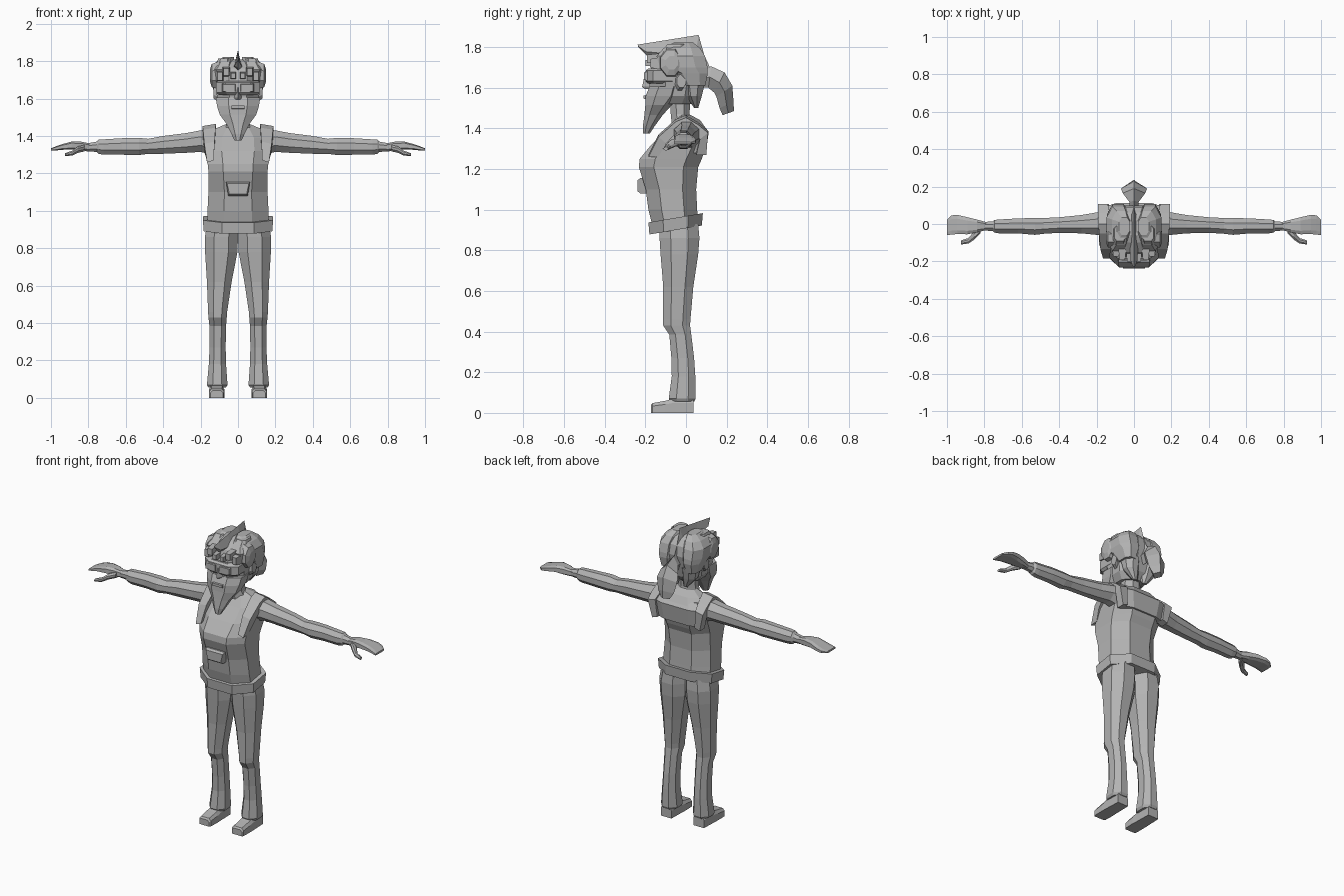
import bpy, bmesh, math
from mathutils import Vector

grey = bpy.data.materials.new("plain_grey")
grey.diffuse_color = (0.45, 0.45, 0.45, 1)


def loft(name, rings, both=False):
    """Skin a list of equal-length point rings; optionally mirror across x."""
    bm = bmesh.new()
    for side in ((1, -1) if both else (1,)):
        vs = [[bm.verts.new((p[0] * side, p[1], p[2])) for p in r] for r in rings]
        n = len(vs[0])
        for a, b in zip(vs, vs[1:]):
            for i in range(n):
                j = (i + 1) % n
                bm.faces.new((a[i], a[j], b[j], b[i]))
        bm.faces.new(vs[0])
        bm.faces.new(vs[-1])
    bmesh.ops.recalc_face_normals(bm, faces=bm.faces)
    me = bpy.data.meshes.new(name)
    bm.to_mesh(me)
    bm.free()
    me.materials.append(grey)
    ob = bpy.data.objects.new(name, me)
    bpy.context.collection.objects.link(ob)
    return ob


def octagon(a0, a1, b0, b1, k=0.3):
    """Eight-sided outline inside the given bounds; k is the corner cut."""
    da, db = (a1 - a0) * k, (b1 - b0) * k
    return [(a0 + da, b0), (a1 - da, b0), (a1, b0 + db), (a1, b1 - db),
            (a1 - da, b1), (a0 + da, b1), (a0, b1 - db), (a0, b0 + db)]


def level(z, x0, x1, y0, y1, k=0.3, tilt=0.0):
    """Horizontal ring; tilt raises z with y."""
    mid = (y0 + y1) / 2
    return [(x, y, z + tilt * (y - mid)) for x, y in octagon(x0, x1, y0, y1, k)]


def across(x, y0, y1, z0, z1, k=0.3):
    """Ring facing along x."""
    return [(x, y, z) for y, z in octagon(y0, y1, z0, z1, k)]


def diamond(p, q, w, t=0.5):
    """Ring through two (y, z) points on the centre plane, w wide at t."""
    p, q = Vector(p), Vector(q)
    m = p.lerp(q, t)
    return [(0, p.x, p.y), (w, m.x, m.y), (0, q.x, q.y), (-w, m.x, m.y)]


def box(name, x0, x1, y0, y1, z0, z1, inset=0.0, both=False):
    """Block whose front face is narrowed by inset."""
    def r(y, s):
        return [(x0 + s, y, z0 + s), (x1 - s, y, z0 + s),
                (x1 - s, y, z1 - s), (x0 + s, y, z1 - s)]
    return loft(name, [r(y1, 0), r(y0, inset)], both)


# Torso: z, half width, front y, back y, corner cut
torso = [(.92, .165, -.165, .06, .27), (1.0, .163, -.185, .055, .27),
         (1.10, .158, -.198, .05, .27), (1.21, .158, -.232, .06, .25),
         (1.25, .162, -.228, .078, .25), (1.32, .168, -.17, .10, .24),
         (1.39, .165, -.10, .105, .24), (1.44, .12, -.055, .07, .25),
         (1.465, .06, -.04, .025, .28)]
loft("torso", [level(z, -w, w, f, b, k) for z, w, f, b, k in torso])

# Shoulder straps running from chest over to the back
strap = [(-.185, 1.27, .13, .165), (-.135, 1.37, .125, .18), (-.05, 1.445, .12, .187),
         (.0, 1.465, .118, .19), (.06, 1.43, .13, .192), (.108, 1.39, .14, .192),
         (.10, 1.28, .13, .165)]
rings = []
for y, z, a, b in strap:
    c = Vector((y + .02, z - .03)) - Vector((-.01, 1.25))
    c.normalize()
    iy, iz = y - c.x * .05, z - c.y * .05
    rings.append([(a, y, z), (b, y, z - .012), (b, iy, iz - .012), (a, iy, iz)])
loft("shoulder_strap", rings, True)

# Upper back band and belly pouch
loft("back_yoke", [level(1.28, -.14, .14, .0, .098, .2), level(1.385, -.16, .16, .0, .112, .2),
                   level(1.42, -.12, .12, .0, .08, .2)])
loft("pouch", [[(-w, y, z0), (w, y, z0), (w + .012, y, z1), (-w - .012, y, z1)]
               for y, w, z0, z1 in [(-.17, .052, 1.08, 1.155), (-.225, .052, 1.08, 1.155),
                                    (-.238, .046, 1.09, 1.145)]])

# Tilted belt
loft("belt", [level(.90, -.183, .183, -.18, .078, .27, .17),
              level(.96, -.188, .188, -.185, .083, .27, .17)])

# Legs: z, inner x, outer x, front y, back y
leg = [(.93, .0, .165, -.13, .06), (.86, .0, .177, -.13, .066), (.78, .003, .176, -.125, .06),
       (.62, .034, .166, -.112, .036), (.46, .058, .160, -.112, .022),
       (.43, .060, .158, -.112, .02), (.385, .064, .153, -.082, .026),
       (.27, .066, .152, -.072, .04), (.18, .064, .156, -.07, .046),
       (.07, .056, .166, -.085, .048), (.055, .064, .158, -.075, .04)]
loft("trouser_leg", [level(*r, .28) for r in leg], True)

# Shoes, with ankle part and toe
shoe = [(.036, .076, .15, .07), (-.07, .074, .154, .068), (-.10, .072, .155, .06),
        (-.165, .074, .154, .048), (-.173, .08, .148, .038)]
loft("shoe", [[(a, y, 0), (b, y, 0), (b, y, h * .7), (b - .012, y, h),
               (a + .012, y, h), (a, y, h * .7)] for y, a, b, h in shoe], True)

# Arms: x, y range, z range
arm = [(.14, -.06, .075, 1.30, 1.435), (.20, -.058, .062, 1.315, 1.43),
       (.28, -.05, .048, 1.31, 1.415), (.40, -.047, .036, 1.305, 1.40),
       (.48, -.052, .032, 1.305, 1.385), (.53, -.058, .032, 1.298, 1.39),
       (.62, -.05, .03, 1.30, 1.388), (.72, -.05, .024, 1.30, 1.382),
       (.745, -.046, .022, 1.305, 1.38), (.755, -.038, .014, 1.315, 1.37),
       (.81, -.034, .01, 1.318, 1.36)]
loft("arm", [across(*r) for r in arm], True)

# Flat mitten hands with separate thumbs
hand = [(.79, -.032, .01, 1.32, 1.36), (.84, -.045, .024, 1.322, 1.37),
        (.89, -.055, .036, 1.328, 1.37), (.945, -.054, .049, 1.326, 1.355),
        (.975, -.056, .046, 1.322, 1.344), (1.0, -.06, .024, 1.322, 1.334)]
loft("hand", [across(*r, .2) for r in hand], True)
thumb = [(.82, -.05, -.01, 1.318, 1.352), (.855, -.085, -.04, 1.31, 1.345),
         (.885, -.104, -.075, 1.296, 1.322), (.925, -.11, -.088, 1.292, 1.308)]
loft("thumb", [across(*r) for r in thumb], True)

# Neck and head
loft("neck", [level(1.42, -.075, .075, -.07, .04), level(1.47, -.058, .058, -.075, .018),
              level(1.56, -.055, .055, -.08, .02)])
head = [(1.52, .075, -.15, .035), (1.56, .105, -.175, .068), (1.63, .115, -.182, .085),
        (1.70, .12, -.172, .10), (1.76, .115, -.15, .09), (1.795, .09, -.10, .062),
        (1.81, .045, -.06, .03)]
loft("head", [level(z, -w, w, f, b) for z, w, f, b in head])

# Hair: one lump per side of the crest, plus brow tufts and nape
lump = [(1.61, .05, .122, -.01, .095), (1.67, .03, .138, -.06, .107), (1.70, .025, .145, -.13, .106),
        (1.755, .022, .146, -.145, .094), (1.795, .02, .118, -.11, .07), (1.822, .022, .08, -.06, .035)]
loft("side_hair", [level(*r, .25) for r in lump], True)
loft("temple_hair", [across(.10, -.13, -.015, 1.65, 1.80), across(.140, -.125, -.025, 1.66, 1.785),
                     across(.15, -.10, -.04, 1.69, 1.755)], True)
loft("top_curl", [level(1.77, .035, .12, -.13, .0, .2), level(1.815, .045, .105, -.09, -.01, .2)], True)
for x0, x1, y, z0, z1 in [(.006, .045, -.20, 1.70, 1.745), (.04, .085, -.192, 1.715, 1.77),
                          (.075, .118, -.175, 1.69, 1.75)]:
    box("brow_tuft", x0, x1, y, -.12, z0, z1, .008, True)
loft("nape_hair", [level(1.50, .02, .05, .04, .06), level(1.56, .01, .10, .0, .078),
                   level(1.63, .01, .115, -.02, .095)], True)

# Ears, eye shield, cheeks, nose and lips
loft("ear", [across(.10, -.06, -.01, 1.58, 1.67), across(.13, -.045, .0, 1.60, 1.665)], True)
loft("eye_shield", [level(z, -w, w, f, -.03, .22) for z, w, f in
                    [(1.62, .102, -.188), (1.632, .116, -.20), (1.685, .118, -.198), (1.695, .106, -.185)]])
box("lens", .012, .085, -.206, -.19, 1.635, 1.68, .004, True)
loft("nose", [[(-w, -.17, z), (0, f, z), (w, -.17, z)] for z, w, f in
              [(1.595, .022, -.205), (1.605, .026, -.216), (1.66, .012, -.204)]])
box("lips", -.04, .04, -.208, -.16, 1.54, 1.568, .006)

# Beard tapering to a forward point
beard = [(1.375, .018, -.212, -.178), (1.41, .035, -.212, -.155), (1.465, .062, -.205, -.115),
         (1.515, .098, -.20, -.07), (1.56, .112, -.198, -.025), (1.605, .118, -.18, -.015)]
loft("beard", [level(z, -w, w, f, b, .28) for z, w, f, b in beard])

# Crest: sharp ridge over the crown
crest = [((-.238, 1.812), (-.236, 1.802), .002), ((-.20, 1.818), (-.195, 1.76), .018),
         ((-.10, 1.834), (-.10, 1.74), .024), ((.0, 1.85), (.0, 1.74), .022),
         ((.062, 1.86), (.04, 1.72), .02), ((.09, 1.76), (.04, 1.68), .018),
         ((.118, 1.70), (.07, 1.60), .02)]
loft("crest", [diamond(p, q, w, .7) for p, q, w in crest])

# Ponytail flaring then falling behind the head
tail = [((.08, 1.695), (.08, 1.60), .022), ((.125, 1.705), (.11, 1.60), .025),
        ((.19, 1.675), (.14, 1.575), .06), ((.228, 1.61), (.15, 1.555), .07),
        ((.234, 1.53), (.165, 1.50), .055), ((.236, 1.485), (.18, 1.465), .03)]
loft("ponytail", [diamond(p, q, w) for p, q, w in tail])
